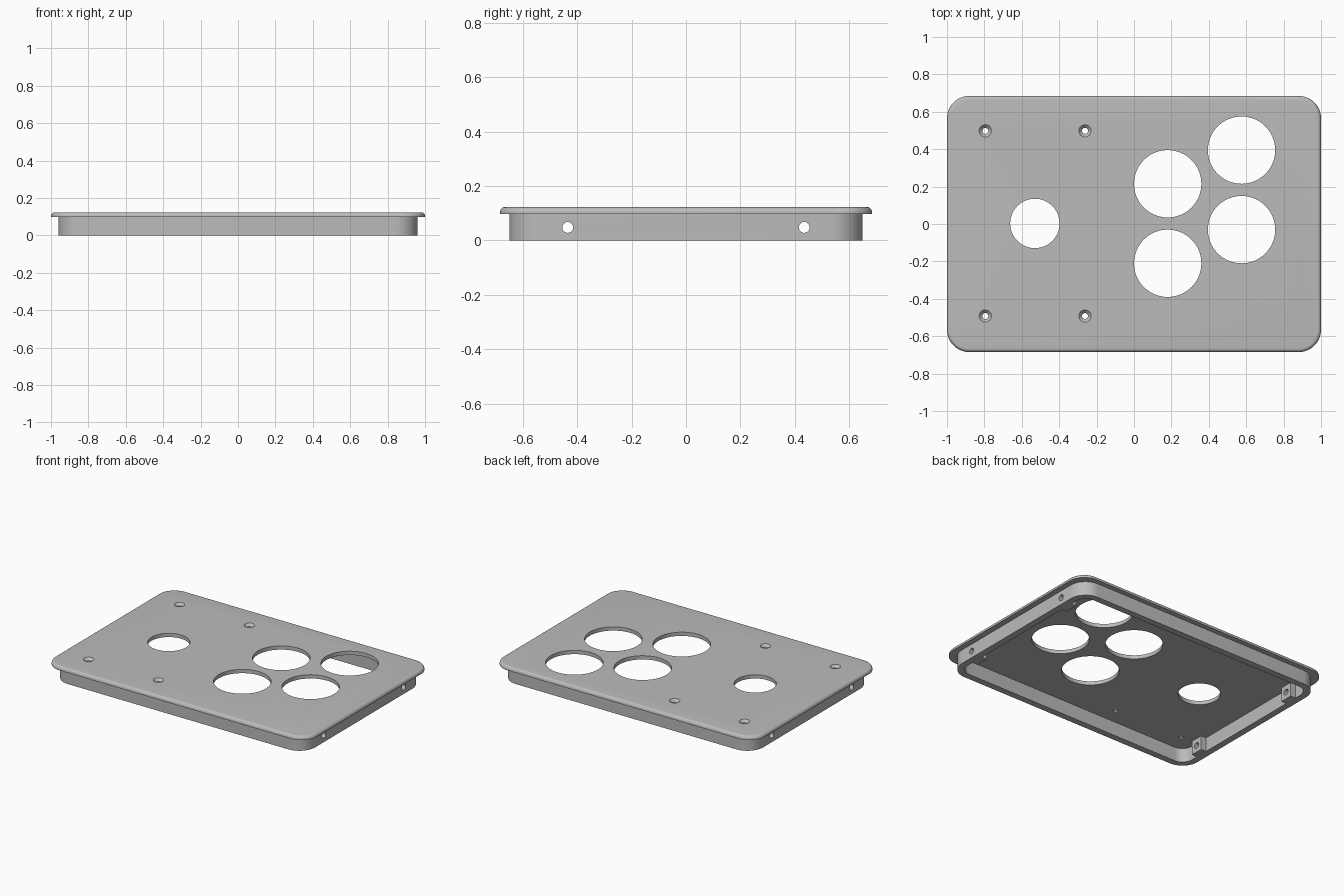
import bpy
from math import sin, cos, pi, radians
from mathutils import Matrix

if "Cube" in bpy.data.objects:
    bpy.data.objects.remove(bpy.data.objects["Cube"])

grey = bpy.data.materials.new("light grey")
grey.use_nodes = True
grey.diffuse_color = (0.5, 0.5, 0.5, 1)
grey.node_tree.nodes["Principled BSDF"].inputs["Base Color"].default_value = grey.diffuse_color

TOP, SEAT = 0.123, 0.097          # lid top and lid underside
WALL = 0.045


def rounded(hx, hy, r, z, n=12):
    """Ring of points along a rounded rectangle."""
    pts = []
    for q, (sx, sy) in enumerate([(1, 1), (-1, 1), (-1, -1), (1, -1)]):
        for i in range(n + 1):
            a = (q + i / n) * pi / 2
            pts.append((sx * (hx - r) + r * cos(a), sy * (hy - r) + r * sin(a), z))
    return pts


def circle(r, z, n=64):
    return [(r * cos(2 * pi * i / n), r * sin(2 * pi * i / n), z) for i in range(n)]


def loft(name, rings, closed=False, matrix=None):
    """Skin a stack of rings; cap the ends, or join last to first."""
    n, m = len(rings[0]), len(rings)
    faces = []
    for k in range(m if closed else m - 1):
        a, b = k * n, (k + 1) % m * n
        faces += [(a + i, a + (i + 1) % n, b + (i + 1) % n, b + i) for i in range(n)]
    if not closed:
        faces += [tuple(reversed(range(n))), tuple(range((m - 1) * n, m * n))]
    mesh = bpy.data.meshes.new(name)
    mesh.from_pydata([p for ring in rings for p in ring], [], faces)
    if matrix:
        mesh.transform(matrix)
    mesh.materials.append(grey)
    ob = bpy.data.objects.new(name, mesh)
    bpy.context.collection.objects.link(ob)
    return ob


def activate(ob):
    bpy.ops.object.select_all(action='DESELECT')
    ob.select_set(True)
    bpy.context.view_layer.objects.active = ob


def cut(ob, cutters):
    activate(ob)
    for c in cutters:
        mod = ob.modifiers.new("hole", 'BOOLEAN')
        mod.operation, mod.solver, mod.object = 'DIFFERENCE', 'EXACT', c
        bpy.ops.object.modifier_apply(modifier=mod.name)


def finish(ob):
    activate(ob)
    bpy.ops.object.shade_smooth_by_angle(angle=radians(30))


# Lid with a rounded upper edge
edge = 0.02
rings = [rounded(1, 0.685, 0.12, SEAT)]
for i in range(7):
    a = i / 6 * pi / 2
    d = edge * (1 - cos(a))
    rings.append(rounded(1 - d, 0.685 - d, 0.12 - d, TOP - edge + edge * sin(a)))
lid = loft("lid", rings)

# Large round openings and countersunk screw holes
cutters = []
for x, y, r in [(0.18, 0.215, 0.18), (0.18, -0.21, 0.18), (0.575, 0.395, 0.18),
                (0.575, -0.03, 0.18), (-0.53, 0.003, 0.132)]:
    cutters.append(loft("opening_cutter", [circle(r, 0.06), circle(r, 0.16)],
                        matrix=Matrix.Translation((x, y, 0))))
for x in (-0.795, -0.262):
    for y in (-0.492, 0.498):
        profile = [(0.016, 0.06), (0.016, 0.106), (0.033, TOP), (0.033, 0.16)]
        cutters.append(loft("screw_cutter", [circle(r, z, 32) for r, z in profile],
                            matrix=Matrix.Translation((x, y, 0))))
cut(lid, cutters)
finish(lid)

# Skirt wall below the lid
ox, oy, rad = 0.96, 0.65, 0.12
ix, iy, irad = ox - WALL, oy - WALL, rad - WALL
skirt = loft("skirt", [rounded(ox, oy, rad, 0), rounded(ox, oy, rad, SEAT),
                       rounded(ix, iy, irad, SEAT), rounded(ix, iy, irad, 0)], closed=True)

# Screw blocks on the inside of both end walls, drilled through with the wall
for sx, side in ((1, "left"), (-1, "right")):
    for y, place in ((-0.435, "front"), (0.435, "back")):
        drill = loft("drill", [circle(0.02, -0.1, 32), circle(0.02, 0.1, 32)],
                     matrix=Matrix.Translation((sx * 0.92, y, 0.048)) @ Matrix.Rotation(pi / 2, 4, 'Y'))
        w, d = 0.045, 0.02
        block = loft(f"{side}_{place}_screw_block",
                     [[(-d, -w, z), (d, -w, z), (d, w, z), (-d, w, z)] for z in (0, SEAT)],
                     matrix=Matrix.Translation((sx * (ix - d), y, 0)))
        cut(skirt, [drill])
        cut(block, [drill])
        finish(block)
        cutters.append(drill)
finish(skirt)

for c in cutters:
    bpy.data.objects.remove(c)
